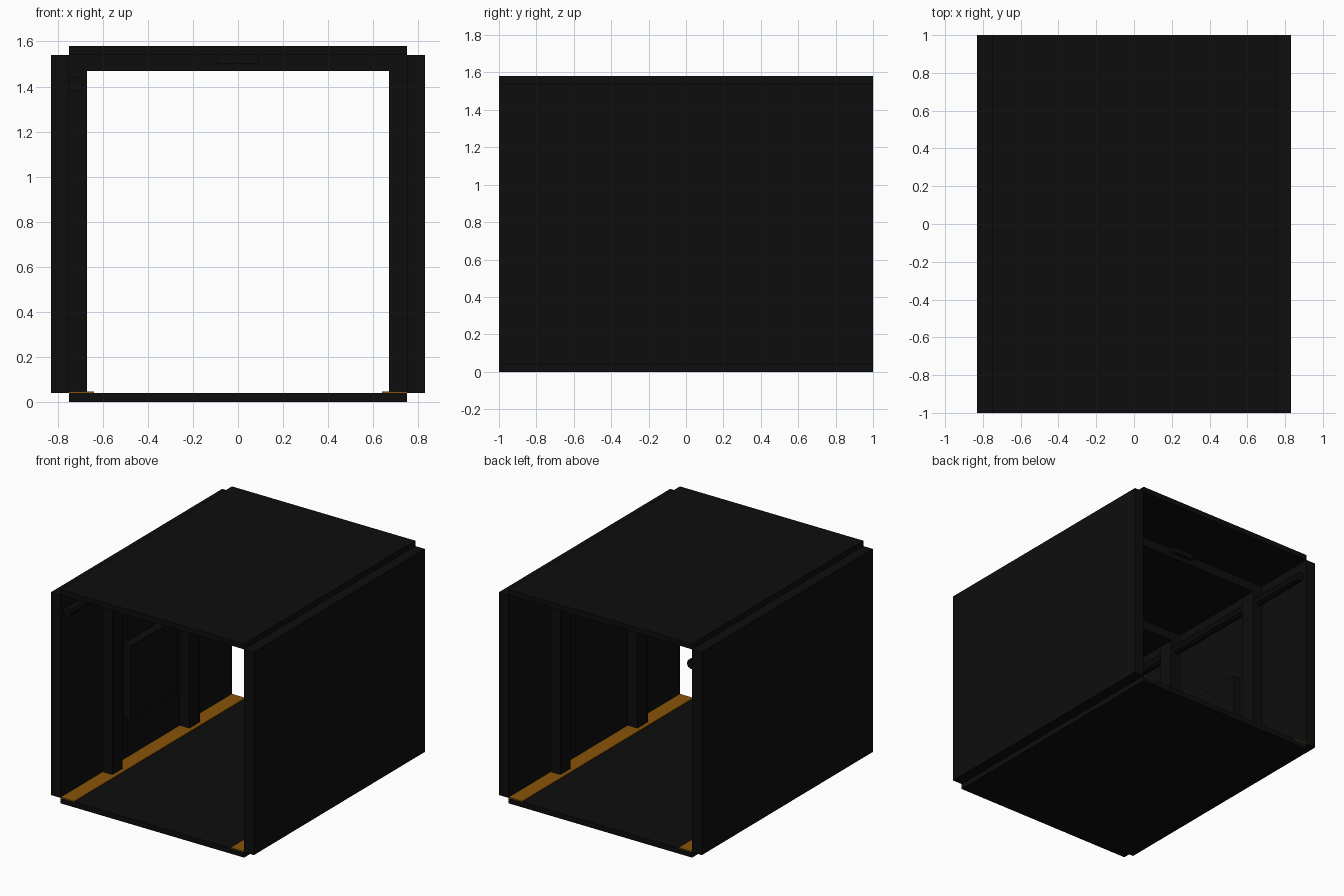
import bpy, bmesh, math

if "Cube" in bpy.data.objects:
    bpy.data.objects.remove(bpy.data.objects["Cube"])


def material(name, rgb):
    m = bpy.data.materials.new(name)
    m.diffuse_color = (*rgb, 1.0)
    m.use_nodes = True
    m.node_tree.nodes["Principled BSDF"].inputs["Base Color"].default_value = m.diffuse_color
    return m


BLACK = material("near_black", (0.004, 0.004, 0.004))
ORANGE = material("orange", (0.25, 0.09, 0.003))


def finish(name, bm, mat):
    mesh = bpy.data.meshes.new(name)
    bm.to_mesh(mesh)
    bm.free()
    mesh.materials.append(mat)
    ob = bpy.data.objects.new(name, mesh)
    bpy.context.collection.objects.link(ob)
    return ob


def box(name, x, y, z, mat=BLACK):
    """Box from (min, max) ranges on each axis."""
    bm = bmesh.new()
    bmesh.ops.create_cube(bm, size=1)
    for v in bm.verts:
        v.co = [(r[0] + r[1]) / 2 + c * (r[1] - r[0])
                for c, r in zip(v.co, (x, y, z))]
    return finish(name, bm, mat)


def sided(s, a, b):
    return tuple(sorted((s * a, s * b)))


# Corridor shell
box("floor", (-0.75, 0.75), (-1, 1), (0, 0.04))
box("ceiling", (-0.75, 0.75), (-1, 1), (1.54, 1.58))

for s, side in ((-1, "left"), (1, "right")):
    box(side + "_wall", sided(s, 0.75, 0.83), (-1, 1), (0.04, 1.54))
    # Orange guide strips along the floor edges
    box(side + "_floor_strip", sided(s, 0.64, 0.75), (-1, 1), (0.04, 0.046), ORANGE)
    # Wall ribs
    for y, end in ((-0.45, "front"), (0.45, "back")):
        box(f"{side}_{end}_rib", sided(s, 0.67, 0.75),
            (y - 0.06, y + 0.06), (0.04, 1.54))

# Ceiling beams, each with a small fixture
for y, end in ((-0.45, "front"), (0.45, "back")):
    box(end + "_ceiling_beam", (-0.75, 0.75), (y - 0.06, y + 0.06), (1.47, 1.54))
    box(end + "_ceiling_fixture", (-0.09, 0.09), (y - 0.09, y + 0.09), (1.503, 1.54))

# Cabinet on the left wall between the ribs
box("wall_cabinet", (-0.75, -0.69), (-0.27, 0.27), (0.36, 0.9))

# Eight-sided conduit high on the left wall
bm = bmesh.new()
bmesh.ops.create_cone(bm, cap_ends=True, segments=8, radius1=0.035,
                      radius2=0.035, depth=1.94)
pipe = finish("wall_conduit", bm, BLACK)
pipe.rotation_euler = (math.pi / 2, 0, 0)
pipe.location = (-0.72, 0, 1.41)
